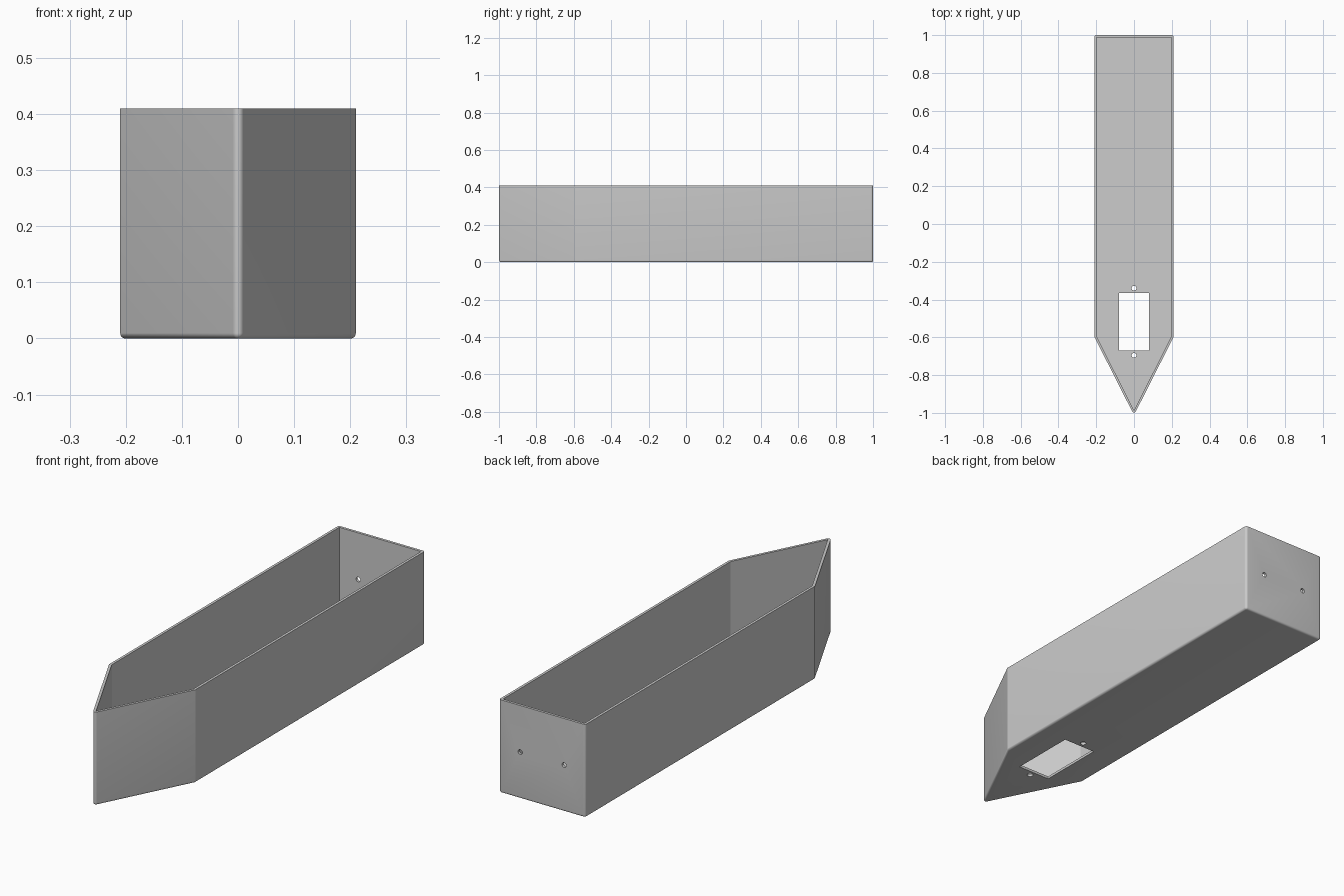
import bpy, bmesh, math
from mathutils import Matrix

if "Cube" in bpy.data.objects:
    bpy.data.objects.remove(bpy.data.objects["Cube"])

W, H, SHOULDER, TIP, STERN = 0.21, 0.41, -0.597, -1.0115, 1.0
WALL, R = 0.0115, 0.0105
HALF = math.atan2(W, SHOULDER - TIP)      # half angle of the bow

grey = bpy.data.materials.new("plain grey")
grey.diffuse_color = (0.604, 0.604, 0.604, 1)
grey.use_nodes = True
grey.node_tree.nodes["Principled BSDF"].inputs["Base Color"].default_value = grey.diffuse_color


def finish(bm, name):
    bmesh.ops.recalc_face_normals(bm, faces=bm.faces)
    mesh = bpy.data.meshes.new(name)
    bm.to_mesh(mesh)
    bm.free()
    mesh.materials.append(grey)
    obj = bpy.data.objects.new(name, mesh)
    bpy.context.collection.objects.link(obj)
    return obj


def shoulder(inset):
    """Corner where side and bow meet, on the outline shrunk by inset."""
    w = W - inset
    return w, TIP + inset / math.sin(HALF) + w / math.tan(HALF)


def sharp_outline(inset):
    w, y = shoulder(inset)
    return [(0, TIP + inset / math.sin(HALF)), (w, y), (w, STERN - inset),
            (-w, STERN - inset), (-w, y)]


def round_outline(inset):
    """Same outline with rounded bow and stern corners."""
    def arc(cx, cy, a0, a1, n):
        r = R - inset
        angles = [a0 + (a1 - a0) * i / n for i in range(n + 1)]
        return [(cx + r * math.cos(a), cy + r * math.sin(a)) for a in angles]
    w, y = shoulder(inset)
    c = W - R
    return (arc(0, TIP + R / math.sin(HALF), HALF - math.pi, -HALF, 8) + [(w, y)]
            + arc(c, STERN - R, 0, math.pi / 2, 6)
            + arc(-c, STERN - R, math.pi / 2, math.pi, 6) + [(-w, y)])


def loft(layers, name):
    """Closed solid through stacked (outline, height) layers."""
    bm = bmesh.new()
    rings = [[bm.verts.new((x, y, z)) for x, y in pts] for pts, z in layers]
    for a, b in zip(rings, rings[1:]):
        for i in range(len(a)):
            j = (i + 1) % len(a)
            bm.faces.new((a[i], a[j], b[j], b[i]))
    bm.faces.new(rings[0][::-1])
    bm.faces.new(rings[-1])
    return finish(bm, name)


# Outer hull with rounded bow, stern corners and bottom edge
fillet = R * 0.9
layers = []
for k in range(6):
    t = math.pi / 2 * (1 - k / 5)
    layers.append((round_outline(fillet * (1 - math.cos(t))), fillet * (1 - math.sin(t))))
layers.append((round_outline(0), H))
hull = loft(layers, "hull")

# Open cavity
inner = sharp_outline(WALL)
cutters = [loft([(inner, WALL), (inner, H + 0.1)], "cavity_cutter")]

# Rectangular opening in the floor
cutters.append(loft([([(-0.08, -0.67), (0.08, -0.67), (0.08, -0.365), (-0.08, -0.365)], z)
                     for z in (-0.05, 0.05)], "opening_cutter"))


def hole(loc, radius, rot):
    bm = bmesh.new()
    bmesh.ops.create_cone(bm, cap_ends=True, segments=24, radius1=radius,
                          radius2=radius, depth=0.1,
                          matrix=Matrix.Translation(loc) @ rot)
    cutters.append(finish(bm, "hole_cutter"))


# Screw holes beside the opening and through the stern
for y in (-0.34, -0.695):
    hole((0, y, 0), 0.0125, Matrix.Identity(4))
for x in (-0.107, 0.107):
    hole((x, STERN, 0.205), 0.0105, Matrix.Rotation(math.pi / 2, 4, 'X'))

# Cut everything out, then remove the cutters
bpy.context.view_layer.objects.active = hull
for c in cutters:
    mod = hull.modifiers.new("cut", 'BOOLEAN')
    mod.operation, mod.solver, mod.object = 'DIFFERENCE', 'EXACT', c
    bpy.ops.object.modifier_apply(modifier=mod.name)
    bpy.data.objects.remove(c)

hull.select_set(True)
bpy.ops.object.shade_smooth_by_angle(angle=math.radians(25))
